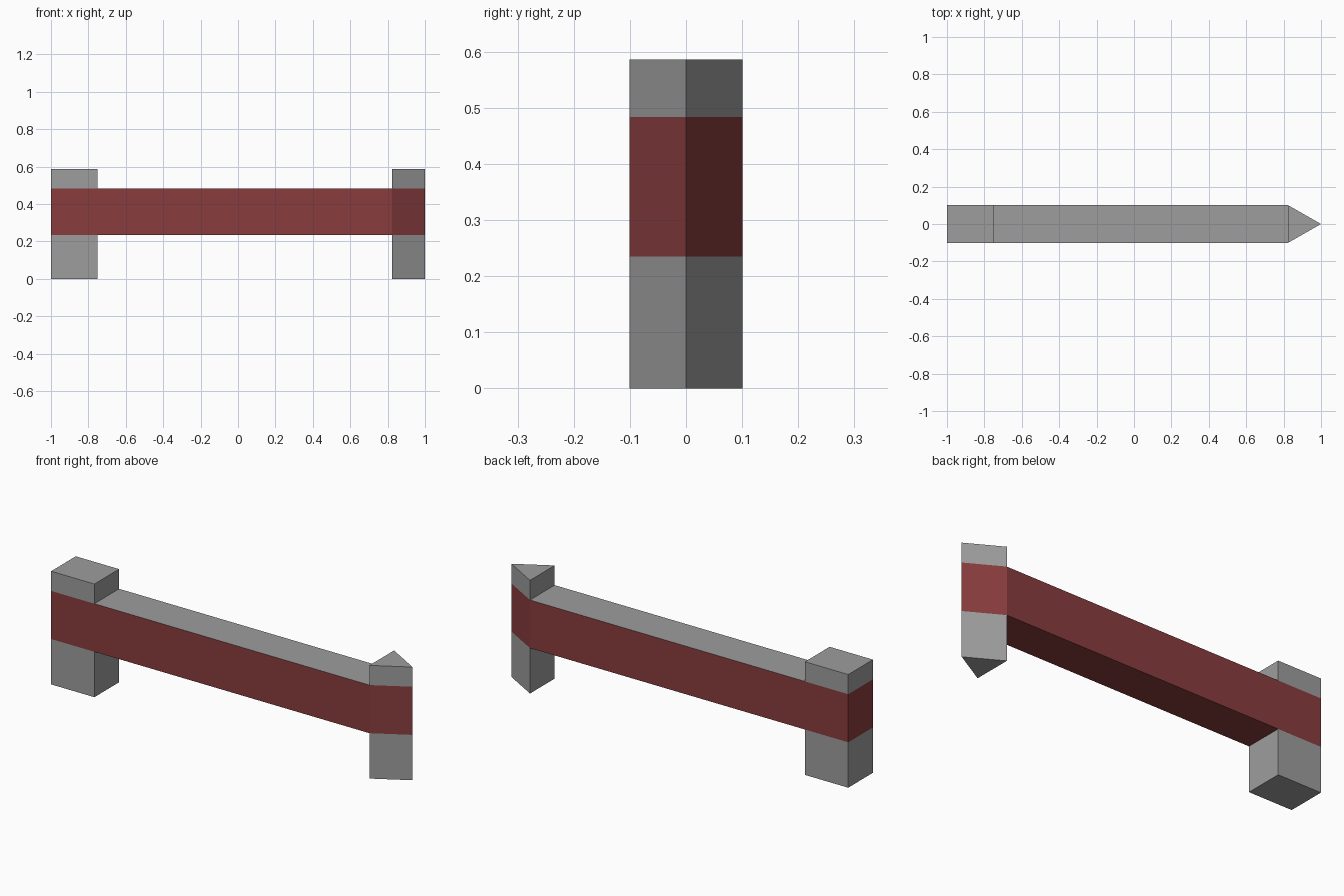
import bpy, bmesh

if "Cube" in bpy.data.objects:
    bpy.data.objects.remove(bpy.data.objects["Cube"])

W = 0.101                           # half thickness
LEVELS = (0.0, 0.235, 0.484, 0.586) # ground, band bottom, band top, post top
X_POST, X_TIP = -0.752, 0.823       # where the bar meets each post


def material(name, rgb):
    m = bpy.data.materials.new(name)
    m.diffuse_color = (*rgb, 1.0)
    m.use_nodes = True
    m.node_tree.nodes["Principled BSDF"].inputs["Base Color"].default_value = m.diffuse_color
    return m


MATS = [material("grey", (0.34, 0.34, 0.34)), material("dark_red", (0.25, 0.046, 0.048))]


def stacked_prism(name, outline, levels, red_rings, caps, open_x=None):
    """Stack a counter-clockwise outline through z levels; caps = (bottom, top) colours.
    Band faces lying on an open_x plane are left out, where parts join."""
    bm = bmesh.new()
    rings = [[bm.verts.new((x, y, z)) for x, y in outline] for z in levels]
    n = len(outline)
    for i in range(len(levels) - 1):
        for j in range(n):
            k = (j + 1) % n
            on_joint = outline[j][0] == outline[k][0] and outline[j][0] in (open_x or ())
            if i in red_rings and on_joint:
                continue
            f = bm.faces.new((rings[i][j], rings[i][k], rings[i + 1][k], rings[i + 1][j]))
            f.material_index = 1 if i in red_rings else 0
    bm.faces.new(rings[0][::-1]).material_index = caps[0]
    bm.faces.new(rings[-1]).material_index = caps[1]
    mesh = bpy.data.meshes.new(name)
    bm.to_mesh(mesh)
    bm.free()
    for m in MATS:
        mesh.materials.append(m)
    bpy.context.collection.objects.link(bpy.data.objects.new(name, mesh))


def rectangle(x0, x1):
    return [(x0, -W), (x1, -W), (x1, W), (x0, W)]


joints = (X_POST, X_TIP)

# square end post with a red band
stacked_prism("square_post", rectangle(-1.0, X_POST), LEVELS, {1}, (0, 0), joints)
# pointed end post with a red band
stacked_prism("pointed_post", [(X_TIP, -W), (1.0, 0.0), (X_TIP, W)], LEVELS, {1}, (0, 0), joints)
# bar between the posts: red sides and underside, grey top
stacked_prism("crossbar", rectangle(X_POST, X_TIP), LEVELS[1:3], {0}, (1, 0), joints)
